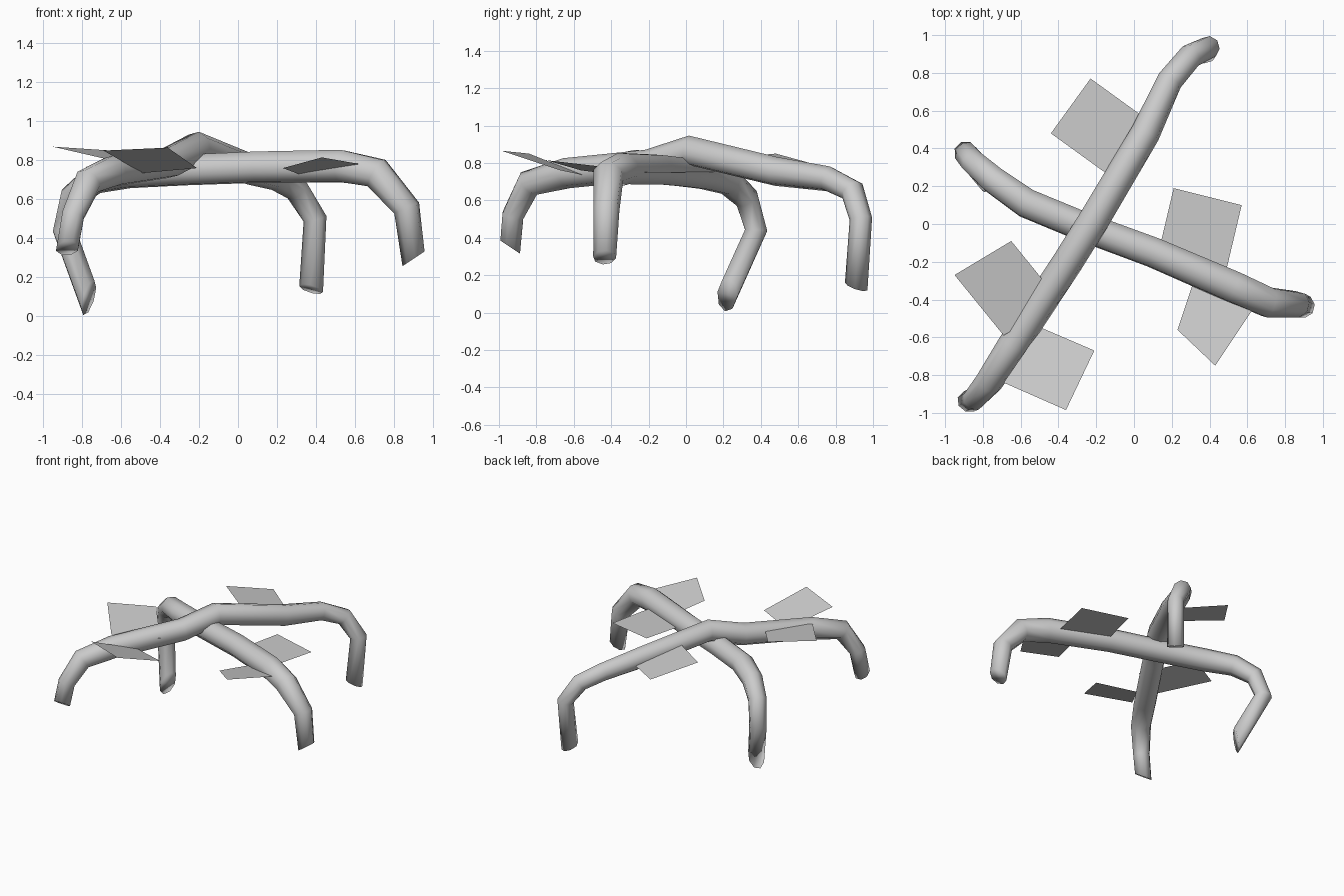
import bpy, bmesh, math
from mathutils import Vector

if "Cube" in bpy.data.objects:
    bpy.data.objects.remove(bpy.data.objects["Cube"])

grey = bpy.data.materials.new("bark_grey")
grey.diffuse_color = (0.6, 0.6, 0.6, 1)
grey.use_nodes = True
grey.node_tree.nodes["Principled BSDF"].inputs["Base Color"].default_value = grey.diffuse_color
SIDES = 8


def make_object(name, bm):
    mesh = bpy.data.meshes.new(name)
    bm.to_mesh(mesh)
    bm.free()
    mesh.materials.append(grey)
    obj = bpy.data.objects.new(name, mesh)
    bpy.context.collection.objects.link(obj)
    return obj


def branch(name, path, start_normal, end_normal):
    """Smooth tube through (x, y, z, radius) points with slanted end cuts."""
    pts = [Vector(p[:3]) for p in path]
    last = len(pts) - 1
    cuts = {0: Vector(start_normal), last: Vector(end_normal)}
    bm = bmesh.new()
    rings = []
    side = None
    for i, p in enumerate(pts):
        d_in = (p - pts[i - 1]).normalized() if i else (pts[1] - p).normalized()
        d_out = (pts[i + 1] - p).normalized() if i < last else d_in
        tan = (d_in + d_out).normalized()
        if side is None:
            side = tan.orthogonal()
        side = (side - tan * side.dot(tan)).normalized()   # carry frame along
        up = tan.cross(side)
        ring = []
        for k in range(SIDES):
            a = math.tau * (k + 0.5) / SIDES
            off = (side * math.cos(a) + up * math.sin(a)) * path[i][3] * 1.03
            if i in cuts:                                  # slanted end cut
                off -= tan * (off.dot(cuts[i]) / tan.dot(cuts[i]))
            ring.append(bm.verts.new(p + off))
        rings.append(ring)
    for r0, r1 in zip(rings, rings[1:]):
        for k in range(SIDES):
            j = (k + 1) % SIDES
            bm.faces.new((r0[k], r0[j], r1[j], r1[k]))
    bm.faces.new(rings[0][::-1])
    bm.faces.new(rings[-1])
    bmesh.ops.recalc_face_normals(bm, faces=bm.faces)
    for f in bm.faces:
        f.smooth = True
    make_object(name, bm)


def leaf(name, corners):
    """Single flat leaf card, top side up."""
    bm = bmesh.new()
    f = bm.faces.new([bm.verts.new(c) for c in corners])
    f.normal_update()
    if f.normal.z < 0:
        f.normal_flip()
    make_object(name, bm)


# Lower branch, running left to right with a steeply cut left tip
branch("lower_branch", [
    (-0.765, 0.22, 0.095, 0.058), (-0.89, 0.375, 0.44, 0.062),
    (-0.85, 0.325, 0.61, 0.066), (-0.74, 0.23, 0.70, 0.074),
    (-0.57, 0.11, 0.735, 0.08), (-0.28, -0.01, 0.75, 0.08),
    (0.10, -0.15, 0.765, 0.082), (0.53, -0.335, 0.77, 0.086),
    (0.71, -0.415, 0.735, 0.082), (0.865, -0.425, 0.555, 0.068),
    (0.90, -0.435, 0.295, 0.06)],
    (0.8, -0.45, -0.2), (0.55, 0.0, -0.83))

# Upper branch, running front to back over the lower one
branch("upper_branch", [
    (-0.875, -0.94, 0.35, 0.058), (-0.845, -0.925, 0.52, 0.06),
    (-0.77, -0.84, 0.69, 0.072), (-0.64, -0.64, 0.745, 0.08),
    (-0.35, -0.20, 0.79, 0.08), (-0.21, 0.025, 0.865, 0.08),
    (0.06, 0.48, 0.755, 0.077), (0.19, 0.76, 0.715, 0.067),
    (0.30, 0.89, 0.65, 0.064), (0.395, 0.935, 0.50, 0.059),
    (0.375, 0.91, 0.14, 0.06)],
    (0.0, -0.55, -0.83), (-0.25, -0.3, -0.9))

# Leaf cards
leaf("back_leaf", [(-0.23, 0.77, 0.77), (-0.44, 0.48, 0.85),
                   (-0.15, 0.27, 0.83), (0.06, 0.56, 0.73)])
leaf("left_leaf", [(-0.65, -0.09, 0.85), (-0.95, -0.27, 0.87),
                   (-0.69, -0.59, 0.81), (-0.39, -0.41, 0.79)])
leaf("front_leaf", [(-0.49, -0.55, 0.735), (-0.21, -0.67, 0.76),
                    (-0.36, -0.985, 0.865), (-0.69, -0.84, 0.85)])
leaf("right_back_leaf", [(0.21, 0.19, 0.755), (0.57, 0.10, 0.745),
                         (0.485, -0.26, 0.75), (0.125, -0.17, 0.75)])
leaf("right_front_leaf", [(0.23, -0.56, 0.76), (0.43, -0.75, 0.815),
                          (0.63, -0.45, 0.78), (0.31, -0.32, 0.73)])
